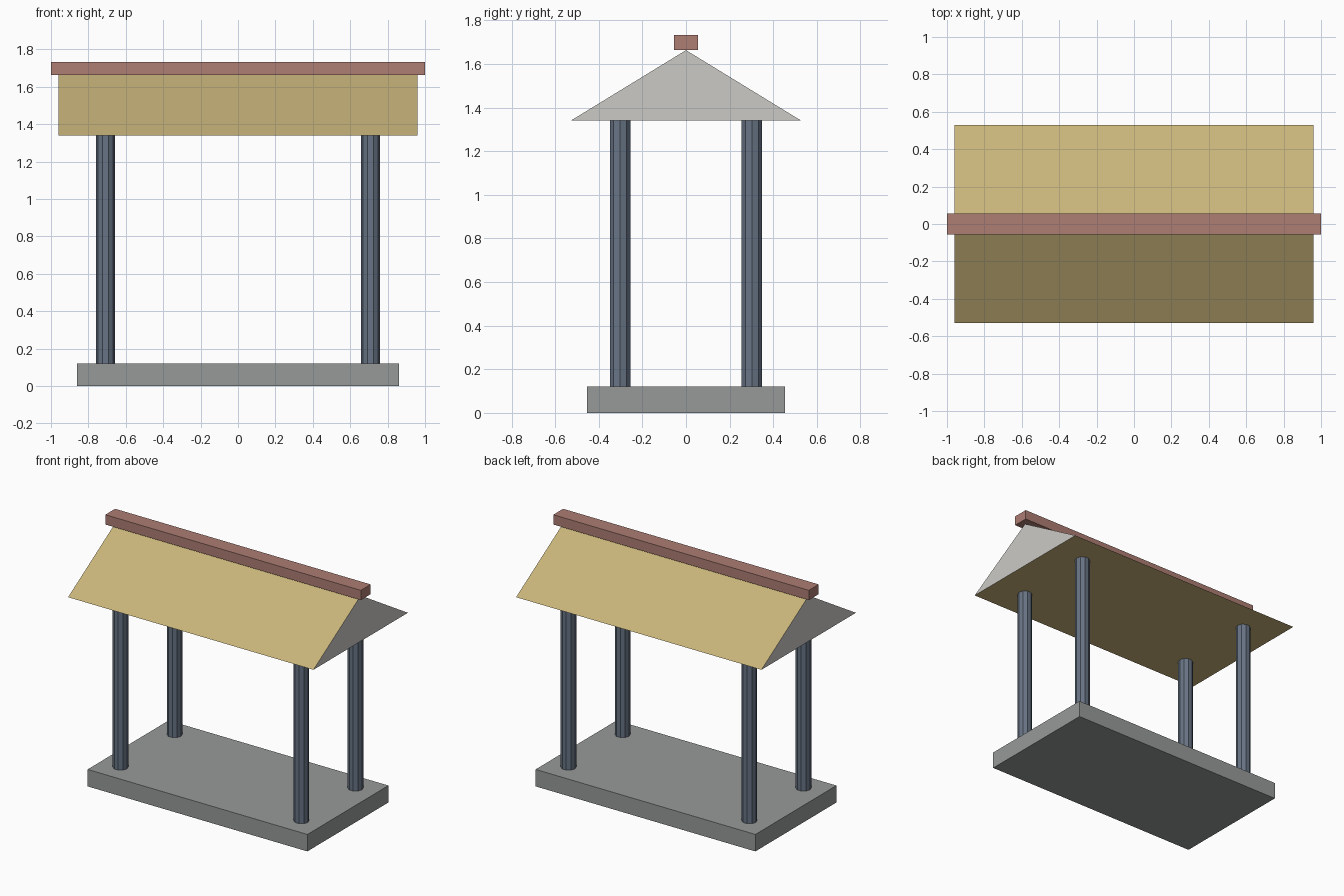
import bpy, bmesh, math

if "Cube" in bpy.data.objects:
    bpy.data.objects.remove(bpy.data.objects["Cube"])


def material(name, rgb):
    # sRGB 0-255 to linear colour
    lin = [(c / 255 / 12.92) if c < 10 else ((c / 255 + 0.055) / 1.055) ** 2.4 for c in rgb]
    m = bpy.data.materials.new(name)
    m.diffuse_color = (*lin, 1)
    m.use_nodes = True
    m.node_tree.nodes["Principled BSDF"].inputs["Base Color"].default_value = m.diffuse_color
    return m


stone = material("grey stone", (150, 154, 152))
steel = material("slate blue", (104, 116, 133))
straw = material("straw yellow", (200, 180, 122))
plaster = material("pale grey", (203, 202, 197))
clay = material("clay red", (173, 125, 115))


def box(name, size, z0, z1, mat):
    bpy.ops.mesh.primitive_cube_add(size=1, location=(0, 0, (z0 + z1) / 2))
    ob = bpy.context.object
    ob.name = name
    ob.scale = (size[0], size[1], z1 - z0)
    bpy.ops.object.transform_apply(location=False, rotation=False, scale=True)
    ob.data.materials.append(mat)


# Floor slab and ridge beam
box("floor_slab", (1.72, 0.906), 0, 0.12, stone)
box("ridge_beam", (2.0, 0.11), 1.663, 1.732, clay)

# Four ten-sided posts, a corner pointing along x
for sx, side in ((-1, "left"), (1, "right")):
    for sy, end in ((-1, "front"), (1, "back")):
        bpy.ops.mesh.primitive_cylinder_add(
            vertices=10, radius=0.05, depth=1.22,
            location=(sx * 0.708, sy * 0.302, 0.73), rotation=(0, 0, math.pi / 2))
        ob = bpy.context.object
        ob.name = f"{end}_{side}_post"
        ob.data.materials.append(steel)

# Gabled roof: triangle profile extruded along x, gable ends in pale grey
bm = bmesh.new()
tri = bm.faces.new([bm.verts.new((-0.96, y, z))
                    for y, z in ((-0.528, 1.34), (0.528, 1.34), (0, 1.663))])
ext = bmesh.ops.extrude_face_region(bm, geom=[tri], use_keep_orig=True)
bmesh.ops.translate(bm, vec=(1.92, 0, 0),
                    verts=[g for g in ext["geom"] if isinstance(g, bmesh.types.BMVert)])
bmesh.ops.recalc_face_normals(bm, faces=bm.faces[:])
for f in bm.faces:
    f.material_index = 1 if abs(f.normal.x) > 0.9 else 0
mesh = bpy.data.meshes.new("roof")
bm.to_mesh(mesh)
bm.free()
mesh.materials.append(straw)
mesh.materials.append(plaster)
bpy.context.collection.objects.link(bpy.data.objects.new("roof", mesh))
